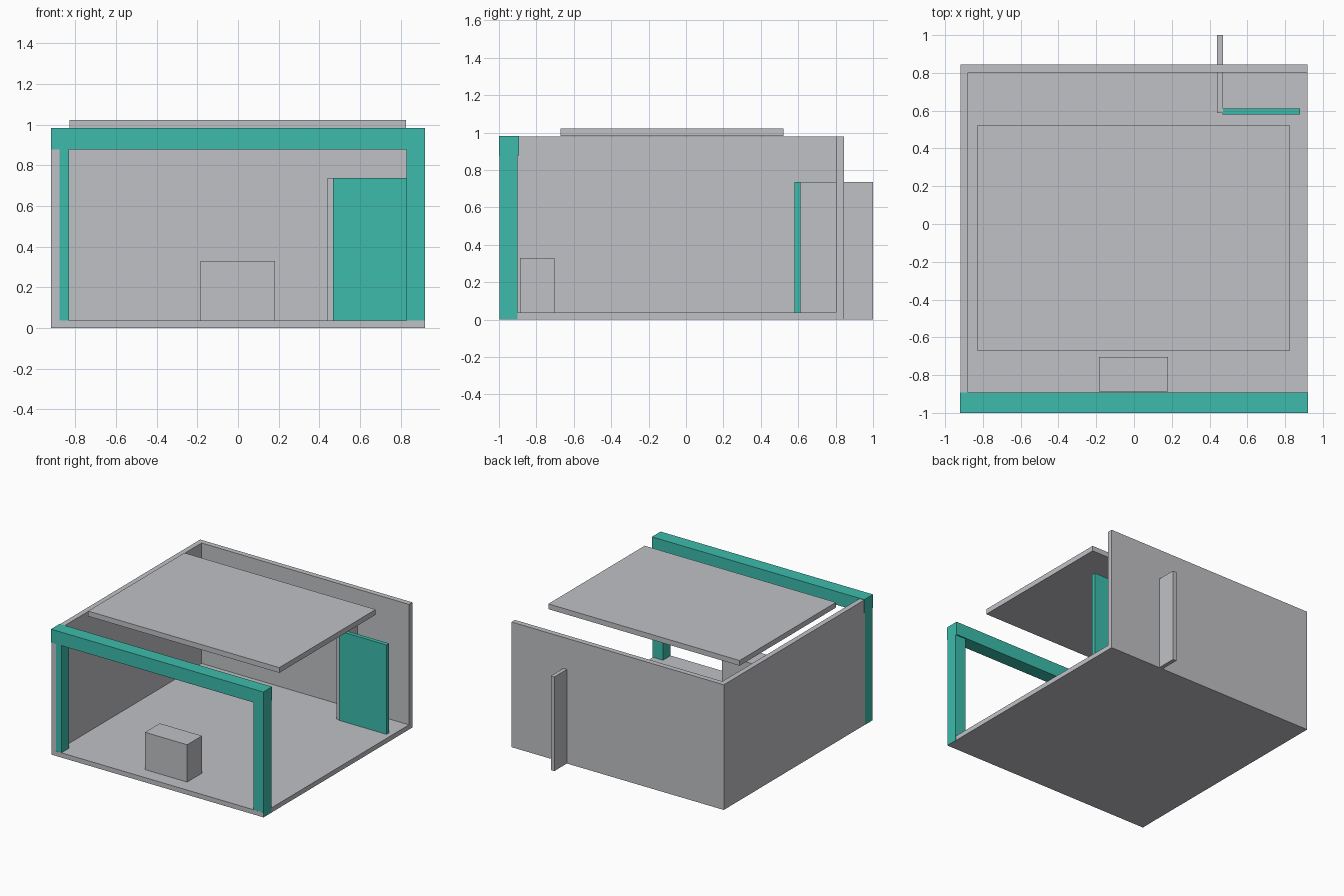
import bpy

if "Cube" in bpy.data.objects:
    bpy.data.objects.remove(bpy.data.objects["Cube"])

def material(name, color):
    m = bpy.data.materials.new(name)
    m.diffuse_color = (*color, 1)
    m.use_nodes = True
    m.node_tree.nodes["Principled BSDF"].inputs["Base Color"].default_value = m.diffuse_color
    return m

grey = material("light grey", (0.53, 0.535, 0.56))
teal = material("teal", (0.045, 0.50, 0.41))

def box(name, x, y, z, mat):
    """Box from min/max ranges on each axis."""
    bpy.ops.mesh.primitive_cube_add(size=1)
    o = bpy.context.object
    o.name = name
    for v in o.data.vertices:
        v.co = [r[0] if c < 0 else r[1] for c, r in zip(v.co, (x, y, z))]
    o.data.materials.append(mat)
    return o

# Room shell: open on the right side and the front
box("floor", (-0.919, 0.919), (-0.997, 0.845), (0, 0.037), grey)
box("left_wall", (-0.919, -0.878), (-0.997, 0.845), (0, 0.98), grey)
box("back_wall", (-0.919, 0.919), (0.803, 0.845), (0, 0.98), grey)

# Floating roof panel
box("roof_panel", (-0.83, 0.827), (-0.67, 0.522), (0.982, 1.023), grey)

# Front frame: two posts and a beam
for name, x in (("left_post", (-0.92, -0.832)), ("right_post", (0.83, 0.92))):
    box(name, x, (-0.996, -0.902), (0, 0.88), teal)
box("front_beam", (-0.92, 0.92), (-1.0, -0.892), (0.878, 0.983), teal)

# Counter near the entrance
box("counter", (-0.185, 0.181), (-0.887, -0.704), (0.03, 0.329), grey)

# Partition through the back wall, with the teal screen beside it
box("partition", (0.44, 0.471), (0.588, 1.0), (0, 0.737), grey)
box("screen", (0.468, 0.88), (0.58, 0.612), (0, 0.737), teal)
